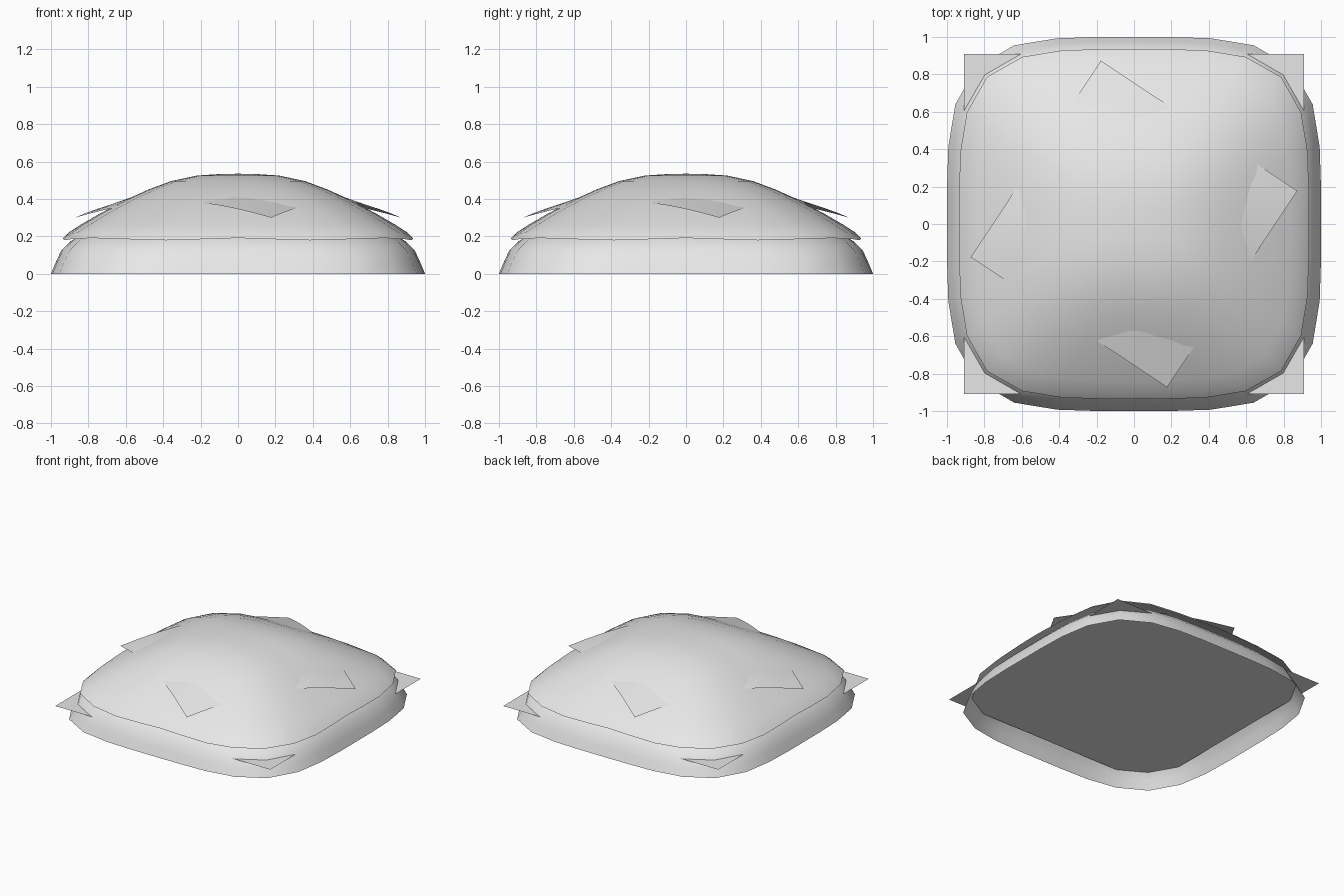
import bpy, bmesh, math

cube = bpy.data.objects.get("Cube")
if cube:
    bpy.data.objects.remove(cube, do_unlink=True)

grey = bpy.data.materials.new("plain grey")
grey.use_nodes = True
grey.diffuse_color = (0.8, 0.8, 0.8, 1)
grey.node_tree.nodes["Principled BSDF"].inputs["Base Color"].default_value = (0.8, 0.8, 0.8, 1)


def finish(name, bm, smooth=True):
    bmesh.ops.recalc_face_normals(bm, faces=bm.faces)
    # open sheets should face upward
    if sum(f.normal.z * f.calc_area() for f in bm.faces) < 0:
        bmesh.ops.reverse_faces(bm, faces=bm.faces)
    mesh = bpy.data.meshes.new(name)
    bm.to_mesh(mesh)
    bm.free()
    for p in mesh.polygons:
        p.use_smooth = smooth
    mesh.materials.append(grey)
    obj = bpy.data.objects.new(name, mesh)
    bpy.context.scene.collection.objects.link(obj)
    return obj


def rounded_square_dome(name, profile, top, segments=32, wave=0.0):
    """Open shell whose outline goes from squarish at the rim to round at the top."""
    bm = bmesh.new()
    rim = profile[0][0]
    rings = []
    for r, z in profile:
        power = 2.3 + 1.7 * r / rim
        ring = []
        for i in range(segments):
            a = math.tau * i / segments
            c, s = math.cos(a), math.sin(a)
            k = r / (abs(c) ** power + abs(s) ** power) ** (1 / power)
            ripple = wave * math.cos(8 * a) * (r / rim) ** 8
            ring.append(bm.verts.new((k * c, k * s, z + ripple)))
        rings.append(ring)
    peak = bm.verts.new((0, 0, top))
    for i in range(segments):
        j = (i + 1) % segments
        for low, high in zip(rings, rings[1:]):
            bm.faces.new((low[i], low[j], high[j], high[i]))
        bm.faces.new((rings[-1][i], rings[-1][j], peak))
    return finish(name, bm)


# Lower shell, open underneath
rounded_square_dome("lower_shell", [
    (1.0, 0), (0.975, 0.06), (0.945, 0.125), (0.9, 0.17), (0.8, 0.24),
    (0.6, 0.355), (0.38, 0.455), (0.2, 0.495)], 0.505)

# Upper shell overlapping the lower one
rounded_square_dome("upper_shell", [
    (0.935, 0.185), (0.9, 0.22), (0.84, 0.26), (0.74, 0.32), (0.6, 0.395),
    (0.48, 0.45), (0.36, 0.495), (0.22, 0.525), (0.1, 0.533)], 0.535, wave=0.006)

# Turned square sheet whose corners lift off the dome
bm = bmesh.new()
bmesh.ops.create_grid(bm, x_segments=12, y_segments=12, size=0.63)
turn = math.radians(45 + 11.5)
for v in bm.verts:
    x, y = v.co.x, v.co.y
    v.co.x = x * math.cos(turn) - y * math.sin(turn)
    v.co.y = x * math.sin(turn) + y * math.cos(turn)
    v.co.z = min(0.49, 0.3 + 0.34 * (0.89 - math.hypot(x, y)))
finish("draped_sheet", bm)

# Flat square plate inside, with its corners poking out
bm = bmesh.new()
bmesh.ops.create_grid(bm, x_segments=1, y_segments=1, size=0.91)
for v in bm.verts:
    v.co.z = 0.11
finish("flat_plate", bm, smooth=False)
